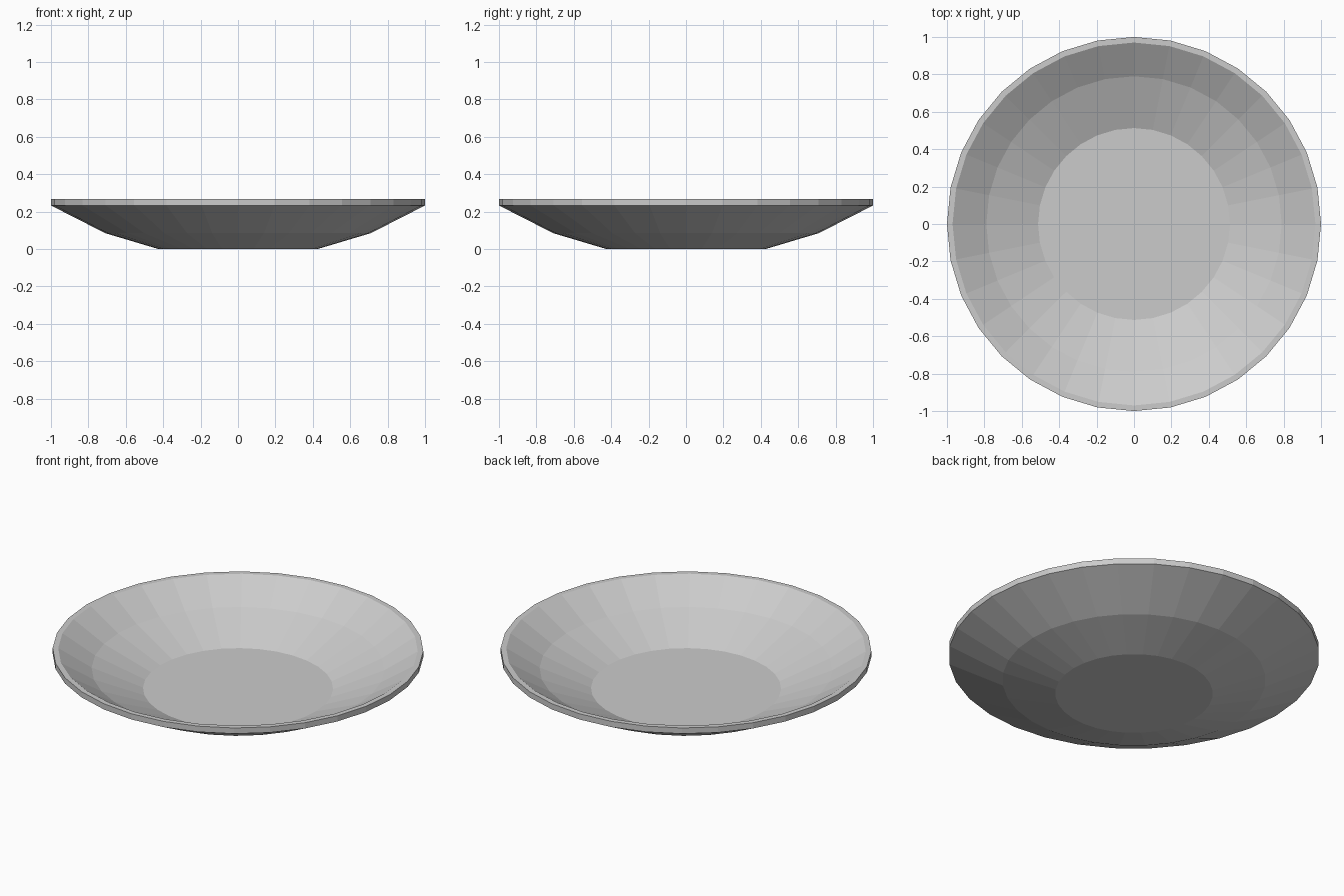
import bpy, bmesh, math

if "Cube" in bpy.data.objects:
    bpy.data.objects.remove(bpy.data.objects["Cube"])

SEGMENTS = 32
# (radius, height) from the underside, round the rim, to the inner floor
PROFILE = [(0.425, 0.0), (0.71, 0.085), (1.0, 0.233), (1.0, 0.267),
           (0.97, 0.267), (0.79, 0.153), (0.513, 0.037)]

# Bowl: lathed profile with flat base and floor
bm = bmesh.new()
rings = []
for r, z in PROFILE:
    rings.append([bm.verts.new((r * math.cos(2 * math.pi * i / SEGMENTS),
                                r * math.sin(2 * math.pi * i / SEGMENTS), z))
                  for i in range(SEGMENTS)])
for a, b in zip(rings, rings[1:]):
    for i in range(SEGMENTS):
        j = (i + 1) % SEGMENTS
        bm.faces.new((a[i], a[j], b[j], b[i]))
bm.faces.new(rings[0][::-1])
bm.faces.new(rings[-1])
bmesh.ops.recalc_face_normals(bm, faces=bm.faces)

mesh = bpy.data.meshes.new("plate")
bm.to_mesh(mesh)
bm.free()
plate = bpy.data.objects.new("plate", mesh)
bpy.context.collection.objects.link(plate)
